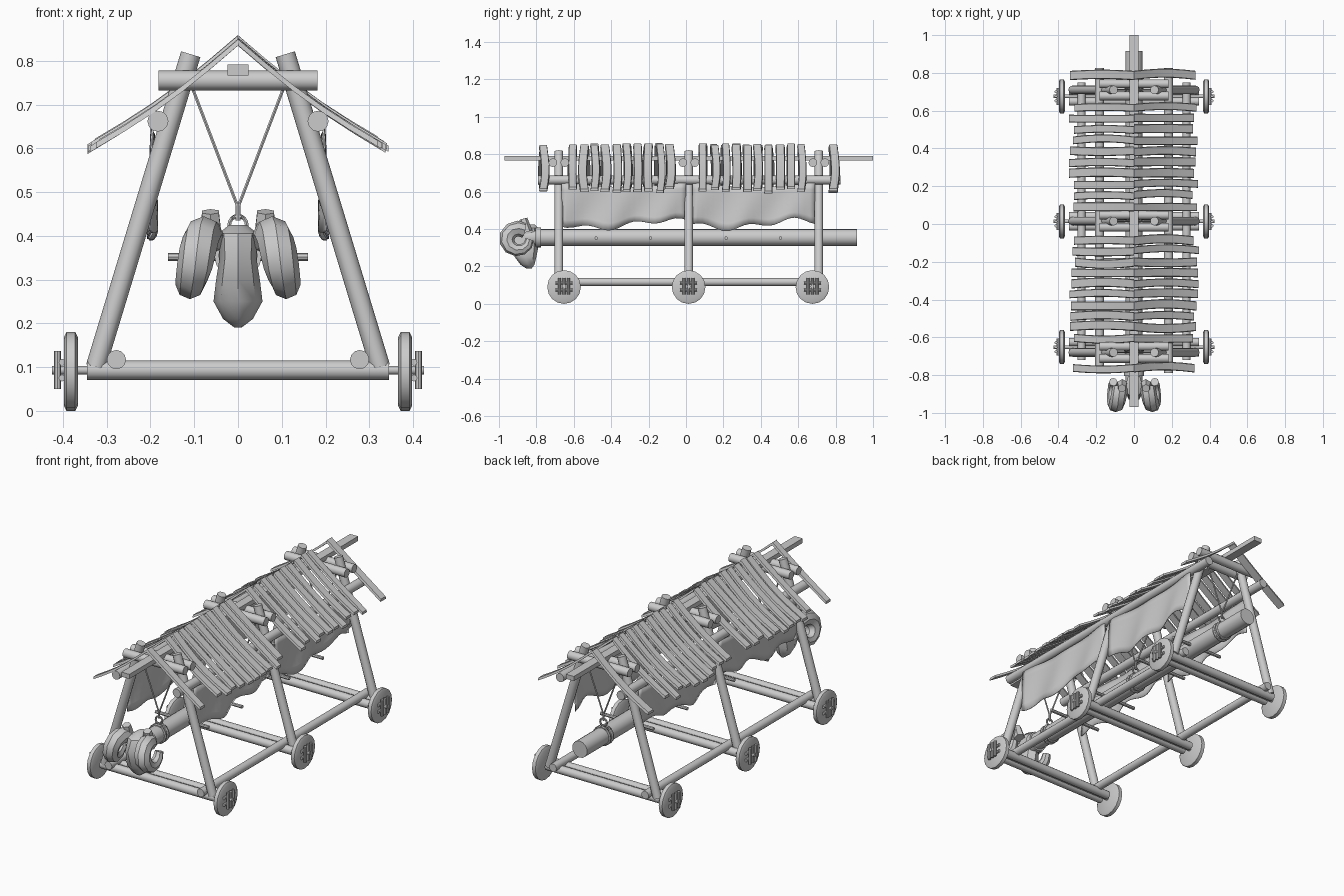
import bpy, bmesh, math, random
from mathutils import Vector

if "Cube" in bpy.data.objects:
    bpy.data.objects.remove(bpy.data.objects["Cube"])

random.seed(4)
wood = bpy.data.materials.new("weathered grey")
wood.diffuse_color = (0.6, 0.6, 0.6, 1)
wood.use_nodes = True
wood.node_tree.nodes["Principled BSDF"].inputs["Base Color"].default_value = wood.diffuse_color
FRAMES = (-0.68, 0.015, 0.71)
WHEELS = (-0.652, 0.014, 0.676)


def finish(name, bm, smooth=True):
    bmesh.ops.recalc_face_normals(bm, faces=bm.faces)
    me = bpy.data.meshes.new(name)
    bm.to_mesh(me)
    bm.free()
    ob = bpy.data.objects.new(name, me)
    bpy.context.collection.objects.link(ob)
    me.materials.append(wood)
    if smooth:
        bpy.ops.object.select_all(action='DESELECT')
        ob.select_set(True)
        bpy.context.view_layer.objects.active = ob
        bpy.ops.object.shade_smooth_by_angle(angle=math.radians(40))
    return ob


def loft(name, rings, closed=False, smooth=True):
    """Skin a list of equal-length point rings, capping open ends."""
    bm = bmesh.new()
    vs = [[bm.verts.new(p) for p in r] for r in rings]
    n = len(vs[0])
    pairs = list(zip(vs, vs[1:])) + ([(vs[-1], vs[0])] if closed else [])
    for a, b in pairs:
        for i in range(n):
            j = (i + 1) % n
            bm.faces.new((a[i], a[j], b[j], b[i]))
    if not closed:
        bm.faces.new(vs[0])
        bm.faces.new(vs[-1])
    return finish(name, bm, smooth)


def tube(name, pts, radii, sides=12, closed=False):
    """Round bar along a path, with one radius per point."""
    pts = [Vector(p) for p in pts]
    n = len(pts)
    rings = []
    for i, p in enumerate(pts):
        a = pts[i - 1] if (closed or i) else p
        b = pts[(i + 1) % n] if (closed or i < n - 1) else p
        t = (b - a).normalized()
        ref = Vector((1, 0, 0)) if abs(t.x) < 0.8 else Vector((0, 1, 0))
        u = t.cross(ref).normalized()
        v = t.cross(u)
        rings.append([p + radii[i] * (u * math.cos(k * math.tau / sides) + v * math.sin(k * math.tau / sides))
                      for k in range(sides)])
    return loft(name, rings, closed)


def bar(name, a, b, r, sides=12):
    return tube(name, [a, b], [r, r], sides)


def box(name, lo, hi):
    return loft(name, [[(x, lo[1], lo[2]), (x, hi[1], lo[2]), (x, hi[1], hi[2]), (x, lo[1], hi[2])]
                       for x in (lo[0], hi[0])], smooth=False)


def hoop(name, c, r, thick, n=16):
    """Ring facing along y."""
    tube(name, [(c[0] + r * math.cos(k * math.tau / n), c[1], c[2] + r * math.sin(k * math.tau / n))
                for k in range(n)], [thick] * n, 6, True)


# A-frames: legs, doubled cross beams, hanging ropes and rings
for y, wy in zip(FRAMES, WHEELS):
    for s in (-1, 1):
        bar("leg", (s * 0.325, y, 0.10), (s * 0.108, y, 0.815), 0.023)
        bar("hanging_rope", (s * 0.105, y, 0.74), (0, y, 0.465), 0.004, 6)
        bar("top_cross_beam", (-0.182, y + s * 0.032, 0.755), (0.182, y + s * 0.032, 0.755), 0.023)
        bar("axle_beam", (-0.345, wy + s * 0.027, 0.093), (0.345, wy + s * 0.027, 0.093), 0.022)
    bar("axle", (-0.425, wy, 0.093), (0.425, wy, 0.093), 0.010)
    tube("rope_knot", [(0, y, 0.435), (0, y, 0.475)], [0.006, 0.006], 8)
    hoop("hanging_ring", (0, y, 0.425), 0.02, 0.005)
    for d in (-0.012, 0.012):
        hoop("log_band", (0, y + d, 0.355), 0.047, 0.007)

    # Wheels with lashed hub bars
    for s in (-1, 1):
        tube("wheel", [(s * x, wy, 0.09) for x in (0.366, 0.372, 0.392, 0.398)],
             [0.078, 0.09, 0.09, 0.078], 16)
        for d in (-0.024, 0, 0.024):
            bar("hub_upright", (s * 0.413, wy + d, 0.05), (s * 0.413, wy + d, 0.137), 0.008, 8)
        for d in (-0.018, 0.018):
            bar("hub_crossbar", (s * 0.402, wy - 0.045, 0.093 + d), (s * 0.402, wy + 0.045, 0.093 + d), 0.008, 8)

# Long rails, purlins and the ridge pole
for s in (-1, 1):
    bar("base_rail", (s * 0.278, -0.72, 0.117), (s * 0.278, 0.75, 0.117), 0.022)
    bar("purlin", (s * 0.183, -0.79, 0.662), (s * 0.183, 0.825, 0.662), 0.024)
box("ridge_pole", (-0.024, -0.97, 0.766), (0.024, 1.0, 0.791))


# Roof slats, slightly sagging and uneven
def slat(s, y):
    w = random.uniform(0.02, 0.025)
    ln = random.uniform(0.9, 1.0)
    bow, dz = random.uniform(-0.012, 0.012), random.uniform(-0.008, 0.003)
    rings = []
    for i in range(6):
        t = i / 5
        x = 0.345 * t * ln
        z = 0.85 - 0.25 * t * ln - 0.014 * math.sin(math.pi * t) + dz
        yy = y + bow * math.sin(math.pi * t)
        rings.append([(s * x, yy - w, z - 0.008), (s * x, yy + w, z - 0.008),
                      (s * x, yy + w * 0.85, z + 0.006), (s * x, yy - w * 0.85, z + 0.006)])
    loft("roof_slat", rings)


rows = [-0.76, 0.787] + [-0.603 + 0.0575 * i for i in range(10)] + [0.092 + 0.0585 * i for i in range(10)]
for s in (-1, 1):
    for y in rows:
        slat(s, y + random.uniform(-0.004, 0.004))

# Hide curtains hung from the purlins
for s in (-1, 1):
    for y0, y1 in ((-0.665, 0.0), (0.035, 0.69)):
        bm = bmesh.new()
        nu, nv = 24, 6
        grid = []
        for i in range(nu + 1):
            u = i / nu
            bottom = 0.425 + 0.014 * math.sin(u * 17 + y0 * 3) - 0.022 * math.sin(u * 5.5)
            top = 0.65 - 0.025 * math.sin(math.pi * u)
            col = []
            for j in range(nv + 1):
                v = j / nv
                x = 0.197 + 0.011 * math.sin(u * 15 + v * 2.5) * (0.3 + v * 0.7)
                col.append(bm.verts.new((s * x, y0 + (y1 - y0) * u, top + (bottom - top) * v)))
            grid.append(col)
        for i in range(nu):
            for j in range(nv):
                bm.faces.new((grid[i][j], grid[i + 1][j], grid[i + 1][j + 1], grid[i][j + 1]))
        ob = finish("hide_curtain", bm)
        ob.modifiers.new("thickness", 'SOLIDIFY').thickness = 0.004

# Ram log with handles and a collar
bar("ram_log", (0, -0.86, 0.355), (0, 0.915, 0.355), 0.045, 16)
bar("log_collar", (0, -0.805, 0.355), (0, -0.775, 0.355), 0.054, 16)
for y in (-0.48, -0.19, 0.215, 0.505):
    bar("handle_peg", (-0.16, y, 0.352), (0.16, y, 0.352), 0.009, 8)

# Ram head: skull and snout as stacked sections (z, half width, front y, back y)
skull = [(0.425, 0.02, -0.87, -0.81), (0.405, 0.045, -0.92, -0.79), (0.35, 0.042, -0.95, -0.79),
         (0.30, 0.05, -0.935, -0.79), (0.25, 0.056, -0.915, -0.80), (0.21, 0.034, -0.885, -0.81),
         (0.19, 0.008, -0.855, -0.825)]
loft("ram_skull", [[(w * math.cos(k * math.tau / 8), (f + b) / 2 + (b - f) / 2 * math.sin(k * math.tau / 8), z)
                    for k in range(8)] for z, w, f, b in skull])

# Curled horns, sweeping forward and down then back up
for s in (-1, 1):
    path, rad = [], []
    for k in range(10):
        t = k / 9
        a = math.radians(60 + 300 * t)
        path.append((s * (0.072 + 0.038 * min(1, t * 1.6)), -0.897 + 0.061 * math.cos(a), 0.345 + 0.058 * math.sin(a)))
        rad.append(0.042 - 0.02 * max(0, t - 0.4) / 0.6)
    tube("curled_horn", path, rad, 8)
    tube("horn_root", [(s * 0.062, -0.85, 0.385), (s * 0.063, -0.87, 0.455)], [0.03, 0.022], 6)
